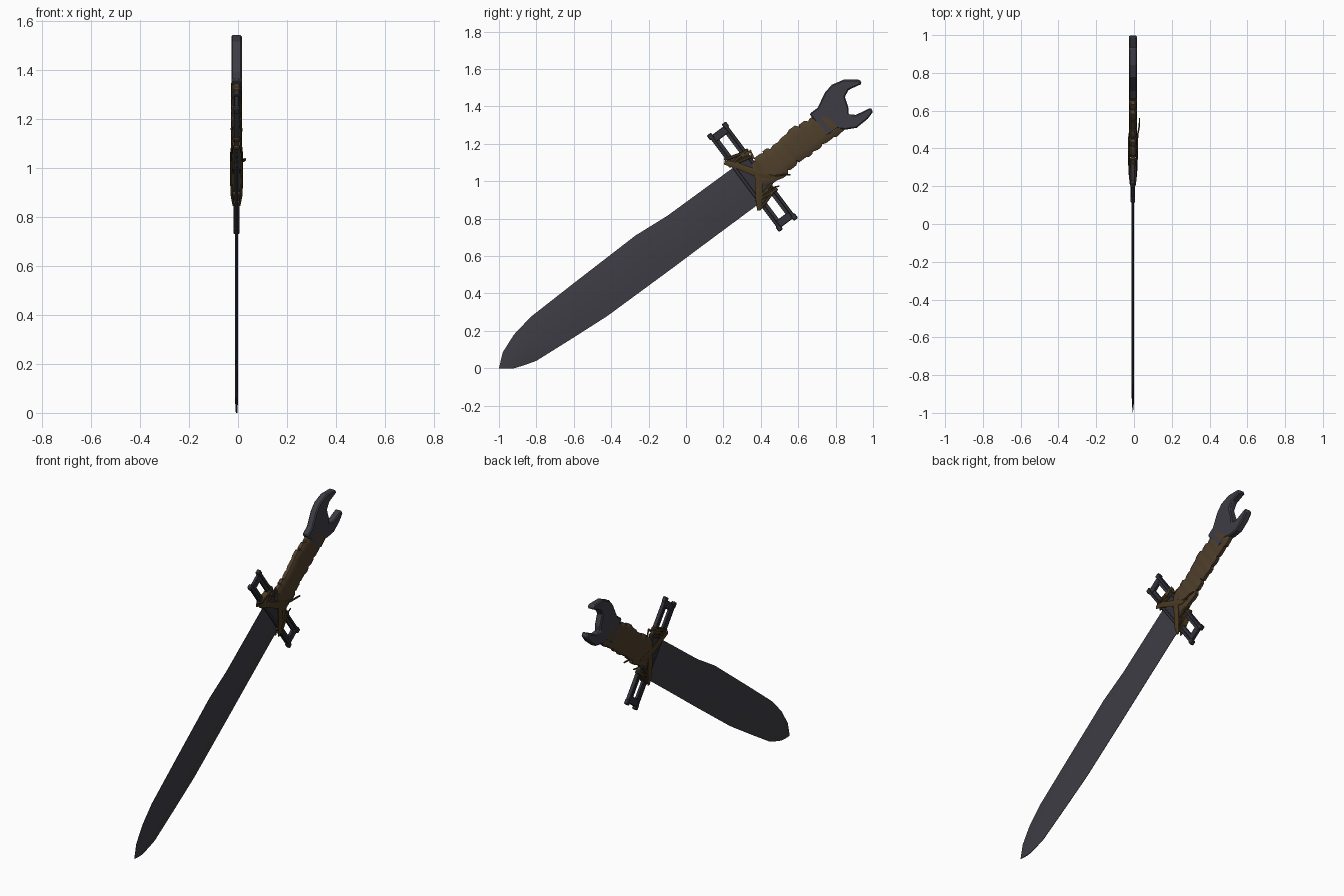
import bpy, bmesh, math
from mathutils import Vector

if "Cube" in bpy.data.objects:
    bpy.data.objects.remove(bpy.data.objects["Cube"])

XC = -0.006                      # mid-plane of the sword
O = Vector((0.355, 1.024))       # guard centre in (y, z)
U, V = Vector((0.8, 0.6)), Vector((-0.6, 0.8))   # along the grip, along the guard


def mat(name, col):
    m = bpy.data.materials.new(name)
    m.diffuse_color = (*col, 1)
    m.use_nodes = True
    m.node_tree.nodes["Principled BSDF"].inputs["Base Color"].default_value = m.diffuse_color
    return m


STEEL = mat("dark steel", (0.048, 0.046, 0.058))
IRON = mat("guard iron", (0.032, 0.032, 0.042))
LEATHER = mat("brown leather", (0.078, 0.050, 0.024))
CORD = mat("cord brown", (0.070, 0.043, 0.016))


def loc(u, v):
    p = O + U * u + V * v
    return p.x, p.y


def finish(name, bm, m, angle=30, bevel=0):
    bmesh.ops.recalc_face_normals(bm, faces=bm.faces)
    me = bpy.data.meshes.new(name)
    bm.to_mesh(me)
    bm.free()
    ob = bpy.data.objects.new(name, me)
    bpy.context.collection.objects.link(ob)
    me.materials.append(m)
    bpy.context.view_layer.objects.active = ob
    ob.select_set(True)
    bpy.ops.object.shade_smooth_by_angle(angle=math.radians(angle))
    ob.select_set(False)
    if bevel:
        b = ob.modifiers.new("bevel", 'BEVEL')
        b.width, b.segments, b.limit_method = bevel, 1, 'ANGLE'
    return ob


def loft(name, rings, m, angle=30):
    bm = bmesh.new()
    vs = [[bm.verts.new(p) for p in r] for r in rings]
    n = len(vs[0])
    for a, b in zip(vs, vs[1:]):
        for i in range(n):
            j = (i + 1) % n
            bm.faces.new((a[i], a[j], b[j], b[i]))
    bm.faces.new(vs[0])
    bm.faces.new(vs[-1])
    return finish(name, bm, m, angle)


def prism(name, pts, hx, m, bevel=0):
    bm = bmesh.new()
    a = [bm.verts.new((XC - hx, y, z)) for y, z in pts]
    b = [bm.verts.new((XC + hx, y, z)) for y, z in pts]
    bm.faces.new(a)
    bm.faces.new(b)
    for i in range(len(a)):
        j = (i + 1) % len(a)
        bm.faces.new((a[i], a[j], b[j], b[i]))
    return finish(name, bm, m, 20, bevel)


def box(name, u0, u1, v0, v1, hx, m, bevel=0):
    return prism(name, [loc(u0, v0), loc(u1, v0), loc(u1, v1), loc(u0, v1)], hx, m, bevel)


def tube(name, path, m, sides=8, power=1.0, angle=35):
    """path of (x, y, z, half width in plane, half depth in x)"""
    rings = []
    for i, (x, y, z, w, d) in enumerate(path):
        a, b = path[max(i - 1, 0)], path[min(i + 1, len(path) - 1)]
        t = Vector((b[1] - a[1], b[2] - a[2])).normalized()
        ring = []
        for k in range(sides):
            th = 2 * math.pi * (k + 0.5) / sides
            c, s = math.cos(th), math.sin(th)
            c = math.copysign(abs(c) ** power, c) * w
            s = math.copysign(abs(s) ** power, s) * d
            ring.append((XC + x + s, y - t.y * c, z + t.x * c))
        rings.append(ring)
    return loft(name, rings, m, angle)


# Blade: pairs of upper and lower edge points, lens section
stations = [((-1.0, 0.0), (-0.92, 0.0), 0.003), ((-0.98, 0.085), (-0.86, 0.018), 0.006),
            ((-0.92, 0.18), (-0.80, 0.04), 0.007), ((-0.83, 0.275), (-0.60, 0.165), 0.007),
            ((-0.60, 0.455), (-0.42, 0.28), 0.007), ((-0.27, 0.71), (-0.08, 0.53), 0.007),
            ((-0.10, 0.815), (0.09, 0.657), 0.007), ((0.235, 1.06), (0.38, 0.872), 0.007),
            ((0.29, 1.10), (0.42, 0.90), 0.007)]
rings = []
for p, q, h in stations:
    p, q = Vector(p), Vector(q)
    sec = [(0, .15), (.25, .85), (.5, 1), (.75, .85), (1, .15)]
    side = [(p.lerp(q, t), h * k) for t, k in sec]
    rings.append([(XC + k, c.x, c.y) for c, k in side] +
                 [(XC - k, c.x, c.y) for c, k in reversed(side)])
loft("blade", rings, STEEL, 35)

# Guard: solid centre, two rails, and a slotted frame at each end
box("guard_centre", -0.045, 0.045, -0.14, 0.14, 0.009, IRON)
for s in (-1, 1):
    box("guard_rail", s * 0.040, s * 0.058, -0.31, 0.31, 0.0125, IRON, 0.003)
    for e in (-1, 1):
        box("guard_slot_side", s * 0.022, s * 0.045, e * 0.13, e * 0.29, 0.007, IRON)
        box("guard_rail_tip", s * 0.036, s * 0.064, e * 0.29, e * 0.322, 0.0125, IRON, 0.004)
    box("guard_end", -0.045, 0.045, s * 0.265, s * 0.308, 0.009, IRON, 0.003)

# Spanner head forming the pommel, its shank hidden in the grip
prism("spanner_pommel", [
    (0.66, 1.36), (0.704, 1.393), (0.742, 1.473), (0.779, 1.516), (0.843, 1.543), (0.929, 1.543),
    (0.94, 1.521), (0.87, 1.489), (0.849, 1.452), (0.87, 1.388), (0.868, 1.358), (0.908, 1.355),
    (0.988, 1.393), (1.0, 1.372), (0.972, 1.334), (0.913, 1.286), (0.854, 1.276),
    (0.811, 1.281), (0.75, 1.24)], 0.0215, STEEL, 0.006)

# Leather grip: overlapping turns giving a scalloped outline
turns = 8
path = [(0, *loc(0.02, 0), 0.06, 0.017)]
for i in range(turns):
    u = 0.05 + i * 0.06
    big = 0.086 + 0.006 * math.sin(i * 1.9)
    off = -0.010 - 0.004 * math.sin(i * 1.3)
    for du, w, d in ((0.0, big - 0.008, 0.020), (0.016, big, 0.022), (0.046, big, 0.022)):
        path.append((0, *loc(u + du, off), w, d))
path.append((0, *loc(0.528, 0.004), 0.077, 0.021))
tube("leather_grip", path, LEATHER, 12, 0.55)

# Cord turns around both arms of the guard
for s in (-1, 1):
    for k, tilt in ((0.105, 0.25), (0.125, -0.12), (0.143, 0.3)):
        c = Vector(loc(0, s * k))
        n = (V + U * tilt * s).normalized() * 0.008
        tube("guard_cord", [(0, *(c - n), 0.064, 0.017), (0, *(c - n * .5), 0.071, 0.020),
                            (0, *(c + n * .5), 0.071, 0.020), (0, *(c + n), 0.064, 0.017)],
             CORD, 12, 0.6)

# Crossed lashing bands on both faces
for s in (-1, 1):
    tube("lashing_across", [(s * 0.012, 0.205, 1.10, 0.012, 0.004), (s * 0.018, 0.27, 1.085, 0.017, 0.005),
                            (s * 0.022, 0.36, 1.05, 0.021, 0.005), (s * 0.022, 0.44, 1.03, 0.018, 0.005),
                            (s * 0.019, 0.48, 1.035, 0.010, 0.004)], CORD)
    tube("lashing_down", [(s * 0.018, 0.375, 1.11, 0.012, 0.004), (s * 0.021, 0.385, 1.05, 0.020, 0.005),
                          (s * 0.022, 0.39, 0.96, 0.022, 0.005), (s * 0.020, 0.39, 0.89, 0.018, 0.005),
                          (s * 0.012, 0.39, 0.845, 0.010, 0.004)], CORD)
    tube("lashing_diagonal", [(s * 0.018, 0.30, 1.13, 0.008, 0.004), (s * 0.020, 0.345, 1.16, 0.010, 0.004),
                              (s * 0.018, 0.36, 1.12, 0.008, 0.004)], CORD)

# Loose cord ends
tube("cord_end", [(0.020, 0.42, 1.04, 0.007, 0.005), (0.027, 0.48, 1.03, 0.007, 0.004),
                  (0.034, 0.52, 1.035, 0.006, 0.004), (0.036, 0.56, 1.035, 0.005, 0.003)], CORD, 6)
tube("cord_end_low", [(0.018, 0.41, 0.93, 0.006, 0.004), (0.020, 0.46, 0.965, 0.006, 0.004),
                      (0.016, 0.50, 0.975, 0.004, 0.003)], CORD, 6)
